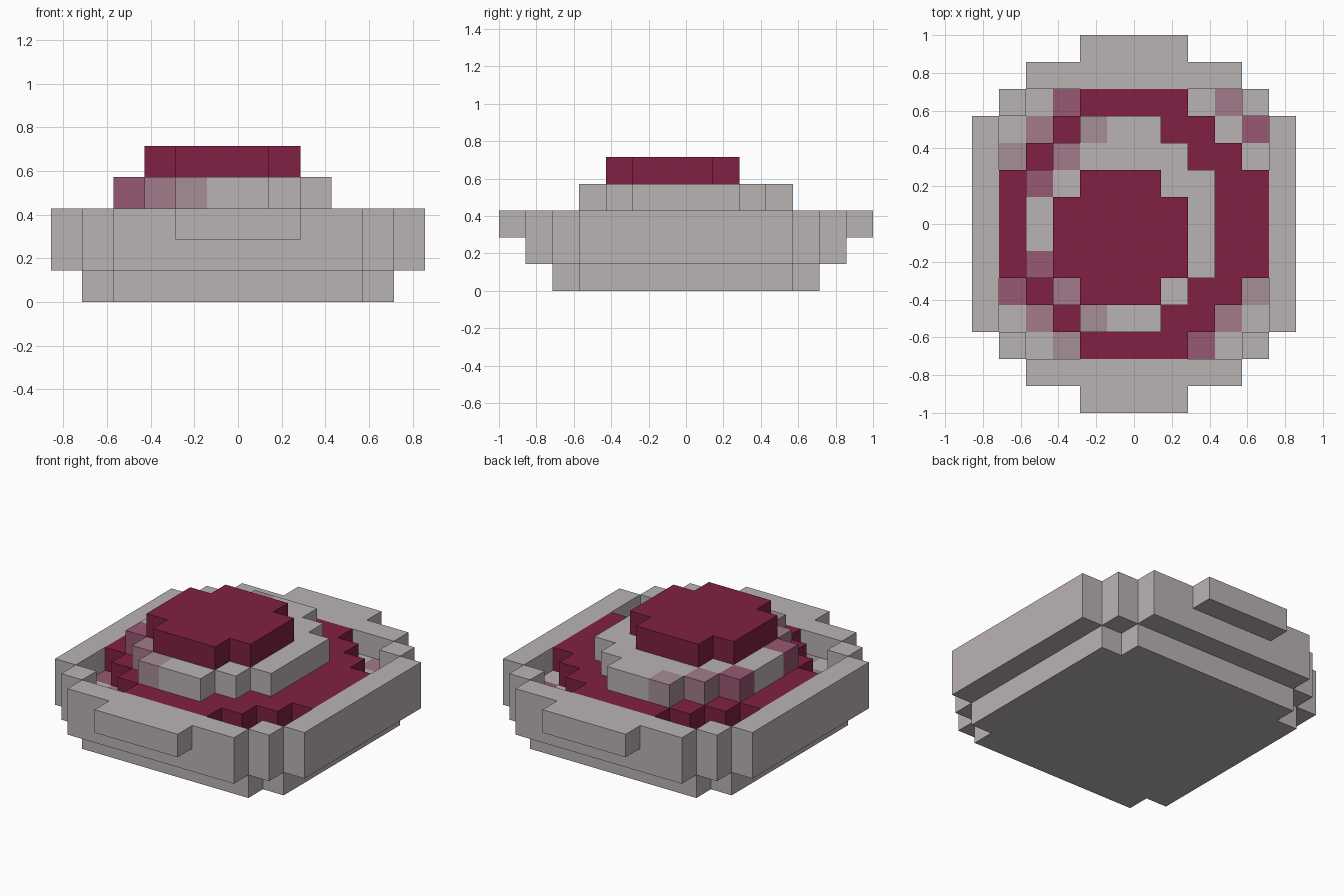
import bpy
import bmesh
from mathutils import Vector

cube = bpy.data.objects.get("Cube")
if cube:
    bpy.data.objects.remove(cube, do_unlink=True)

U = 1 / 7  # edge length of one block


def linear(hex_colour):
    rgb = [int(hex_colour[i:i + 2], 16) / 255 for i in (0, 2, 4)]
    return [c / 12.92 if c <= 0.04045 else ((c + 0.055) / 1.055) ** 2.4 for c in rgb] + [1.0]


def make_material(name, hex_colour):
    mat = bpy.data.materials.new(name)
    mat.use_nodes = True
    mat.diffuse_color = linear(hex_colour)
    mat.node_tree.nodes["Principled BSDF"].inputs["Base Color"].default_value = linear(hex_colour)
    return mat


GREY, CRIMSON, ROSE, MAUVE, ASH = range(5)
MATERIALS = [
    make_material("stone grey", "BAB4B3"),
    make_material("crimson", "802044"),
    make_material("faded rose", "985872"),
    make_material("dusty mauve", "A27B8A"),
    make_material("ashen pink", "A58E95"),
]


def mirrored(n):
    """Block index counted outward from the centre line."""
    return max(n, -1 - n)


# Every block of the model: (x, y, z) -> (part name, colour)
blocks = {}


def add_part(name, layers, rule, colour, tints=None):
    """Fill the cells whose x, y satisfy the rule, on each layer."""
    for z in layers:
        for x in range(-7, 7):
            for y in range(-7, 7):
                if rule(x, y):
                    blocks[x, y, z] = (name, (tints or {}).get((x, y), colour))


def octagon(reach, total):
    return lambda x, y: (max(mirrored(x), mirrored(y)) <= reach
                         and mirrored(x) + mirrored(y) <= total)


def is_rim(x, y):
    i, j = mirrored(x), mirrored(y)
    return octagon(5, 8)(x, y) and (max(i, j) == 5 or i + j == 8)


# Faded blocks on the floor of the corner pits and around the raised step
pit_tints = {
    (2, -5): ROSE, (-5, -3): ROSE, (-3, 4): ROSE, (4, 3): ROSE,
    (3, -4): MAUVE, (-4, -4): MAUVE, (-4, 3): MAUVE, (3, 4): MAUVE,
    (4, -3): ASH, (-3, -5): ASH, (-5, 2): ASH,
}
step_tints = {
    (-4, -2): ROSE, (-4, 1): ROSE,
    (-3, -3): MAUVE, (-3, 2): MAUVE,
    (-2, -4): ASH, (-2, 3): ASH,
}

# Stacked parts, from the ground up
add_part("base", [0], octagon(4, 7), GREY)
add_part("body", [1], octagon(5, 8), GREY, pit_tints)
add_part("rim", [2], is_rim, GREY)
add_part("deck", [2], octagon(4, 5), CRIMSON)
add_part("front_handle", [2], lambda x, y: y == -7 and mirrored(x) <= 1, GREY)
add_part("back_handle", [2], lambda x, y: y == 6 and mirrored(x) <= 1, GREY)
add_part("raised_step", [3],
         lambda x, y: abs(x + 1) <= 3 and mirrored(y) <= 3 and abs(x + 1) + mirrored(y) <= 4,
         GREY, step_tints)
add_part("cap", [4],
         lambda x, y: max(abs(x + 1), abs(y + 1)) <= 2 and abs(x + 1) + abs(y + 1) <= 3,
         CRIMSON)


def build_part(name):
    """Make one object from the exposed faces of a part's blocks."""
    bm = bmesh.new()
    for cell, (part, colour) in blocks.items():
        if part != name:
            continue
        for axis in range(3):
            for side in (0, 1):
                neighbour = list(cell)
                neighbour[axis] += 2 * side - 1
                if tuple(neighbour) in blocks:
                    continue
                corners = []
                for a, b in ((0, 0), (1, 0), (1, 1), (0, 1)):
                    p = Vector(cell)
                    p[axis] += side
                    p[(axis + 1) % 3] += a
                    p[(axis + 2) % 3] += b
                    corners.append(bm.verts.new(p * U))
                if side == 0:
                    corners.reverse()
                bm.faces.new(corners).material_index = colour
    bmesh.ops.remove_doubles(bm, verts=bm.verts[:], dist=0.001)
    mesh = bpy.data.meshes.new(name)
    bm.to_mesh(mesh)
    bm.free()
    for mat in MATERIALS:
        mesh.materials.append(mat)
    bpy.context.collection.objects.link(bpy.data.objects.new(name, mesh))


for part_name in dict.fromkeys(part for part, _ in blocks.values()):
    build_part(part_name)
